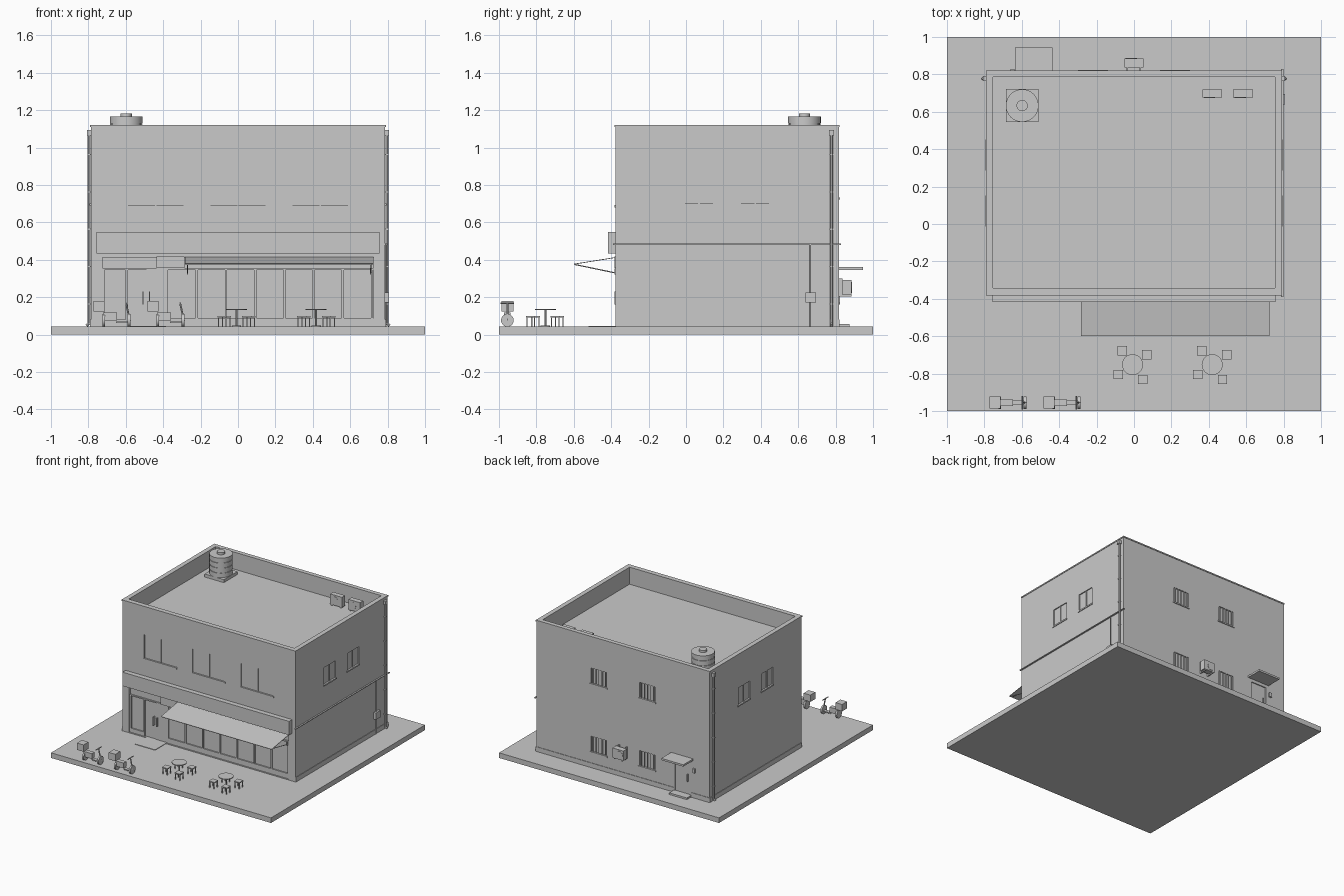
import bpy, bmesh, math
from mathutils import Matrix, Vector

if "Cube" in bpy.data.objects:
    bpy.data.objects.remove(bpy.data.objects["Cube"], do_unlink=True)

GREY = (0.59, 0.59, 0.59, 1)
mat = bpy.data.materials.new("plain grey")
mat.use_nodes = True
mat.diffuse_color = GREY
mat.node_tree.nodes["Principled BSDF"].inputs["Base Color"].default_value = GREY


class Part:
    """Collects simple solids and turns them into one named object."""
    def __init__(self, name):
        self.name, self.bm = name, bmesh.new()

    def box(self, x0, x1, y0, y1, z0, z1):
        m = Matrix.Translation(((x0 + x1) / 2, (y0 + y1) / 2, (z0 + z1) / 2))
        bmesh.ops.create_cube(self.bm, size=1, matrix=m @ Matrix.Diagonal((x1 - x0, y1 - y0, z1 - z0, 1)))
        return self

    def rod(self, a, b, r, n=12):
        a, b = Vector(a), Vector(b)
        d = b - a
        m = Matrix.Translation((a + b) / 2) @ d.to_track_quat('Z', 'Y').to_matrix().to_4x4()
        bmesh.ops.create_cone(self.bm, cap_ends=True, segments=n, radius1=r, radius2=r, depth=d.length, matrix=m)
        return self

    def done(self, smooth=False):
        me = bpy.data.meshes.new(self.name)
        self.bm.to_mesh(me)
        self.bm.free()
        me.materials.append(mat)
        ob = bpy.data.objects.new(self.name, me)
        bpy.context.collection.objects.link(ob)
        if smooth:
            select(ob)
            bpy.ops.object.shade_smooth_by_angle()
        return ob


def select(ob):
    bpy.ops.object.select_all(action='DESELECT')
    ob.select_set(True)
    bpy.context.view_layer.objects.active = ob


G = 0.042                     # pavement height
X, YF, YB, TOP = 0.787, -0.378, 0.817, 1.11
ROOF = 0.98
IX, IF, IB = 0.753, -0.343, 0.785   # inner faces of the parapet

Part("pavement").box(-1, 1, -1, 1, 0, G).done()

# Building shell with cut openings
shell = Part("building_walls").box(-X, X, YF, YB, G, TOP).done()
cut = Part("opening_cutter")
cut.box(-IX, IX, IF, IB, ROOF, 1.3)
cut.box(-0.725, 0.725, -0.5, YF + 0.018, 0.046, 0.422)
FRONT = (-0.44, 0, 0.44)
BACK = (-0.22, 0.22)
SIDE = (0.07, 0.37)
for x in FRONT:
    cut.box(x - 0.148, x + 0.148, -0.5, YF + 0.008, 0.692, 0.885)
for x in BACK:
    for z in (0.173, 0.733):
        cut.box(x - 0.07, x + 0.07, YB - 0.01, 0.9, z, z + 0.125)
for y in SIDE:
    for s in (-1, 1):
        a, b = sorted((s * (X - 0.008), s * 0.9))
        cut.box(a, b, y - 0.075, y + 0.075, 0.7, 0.84)
cut.box(-0.61, -0.47, YB - 0.008, 0.9, 0.055, 0.32)
cutter = cut.done()
cutter.hide_render = True
mod = shell.modifiers.new("openings", 'BOOLEAN')
mod.operation, mod.solver, mod.object = 'DIFFERENCE', 'EXACT', cutter
select(shell)
bpy.ops.object.modifier_apply(modifier=mod.name)
bpy.data.objects.remove(cutter, do_unlink=True)

# Coping along the parapet and plinth round the foot
coping = Part("parapet_coping")
for s in (-1, 1):
    a, b = sorted((s * IX, s * 0.791))
    coping.box(a, b, -0.383, 0.821, TOP, 1.12)
coping.box(-IX, IX, -0.383, IF, TOP, 1.12)
coping.box(-IX, IX, IB, 0.821, TOP, 1.12).done()
plinth = Part("plinth")
plinth.box(-X - 0.004, -X, YF, YB + 0.004, G, 0.08).box(X, X + 0.004, YF, YB + 0.004, G, 0.08)
plinth.box(-X, -0.62, YB, YB + 0.004, G, 0.08).box(-0.46, X, YB, YB + 0.004, G, 0.08).done()

# Upstairs front windows: sills and central mullions
fw = Part("front_window_frames")
for x in FRONT:
    fw.box(x - 0.15, x + 0.15, YF - 0.005, YF + 0.01, 0.68, 0.692)
    fw.box(x - 0.004, x + 0.004, YF + 0.001, YF + 0.01, 0.692, 0.885)
fw.done()

# Back windows with sills and bars
bw = Part("back_window_grilles")
for x in BACK:
    for z in (0.173, 0.733):
        bw.box(x - 0.08, x + 0.08, YB - 0.01, YB + 0.006, z - 0.01, z)
        for i in range(5):
            bx = x - 0.056 + i * 0.028
            bw.box(bx - 0.003, bx + 0.003, YB - 0.007, YB - 0.001, z, z + 0.125)
bw.done()

# Side windows
sw = Part("side_window_frames")
for y in SIDE:
    for s in (-1, 1):
        a, b = sorted((s * (X - 0.01), s * (X + 0.006)))
        sw.box(a, b, y - 0.083, y + 0.083, 0.689, 0.7)
        a, b = sorted((s * (X - 0.01), s * (X - 0.002)))
        sw.box(a, b, y - 0.005, y + 0.005, 0.7, 0.84)
sw.done()

# Shop front: sign board, transom, posts, stall riser and doors
Part("sign_board").box(-0.757, 0.757, -0.418, YF, 0.434, 0.547).done()
shop = Part("shop_front_frame")
yo, yi = YF + 0.008, YF + 0.019
shop.box(-0.725, 0.725, yo, yi, 0.345, 0.355)
shop.box(-0.725, 0.725, yo, yi, 0.412, 0.422)
shop.box(-0.38, 0.725, yo, yi, 0.046, 0.088)
shop.box(-0.725, -0.595, yo, yi, 0.046, 0.08)
for x in [-0.719, -0.595, -0.38] + [-0.22 + 0.156 * i for i in range(7)]:
    shop.box(x - 0.006, x + 0.006, yo, yi, 0.046, 0.345)
shop.box(-0.49, -0.38, yo + 0.005, yi, 0.046, 0.345)
shop.done()
handles = Part("shop_door_handles")
for x in (-0.507, -0.473):
    handles.box(x - 0.003, x + 0.003, YF - 0.005, YF + 0.018, 0.16, 0.23)
handles.done()
Part("small_sign").box(-0.435, -0.285, YF - 0.005, YF + 0.018, 0.355, 0.416).done()
Part("door_mat").box(-0.57, -0.39, -0.52, YF, G, G + 0.004).done()

# Sloping awning and its arms
aw = Part("awning")
aw.box(-0.283, 0.725, -0.111, 0.111, -0.002, 0.002)
bmesh.ops.transform(aw.bm, verts=aw.bm.verts, matrix=Matrix.Translation((0, -0.489, 0.394)) @ Matrix.Rotation(math.atan2(0.035, 0.22), 4, 'X'))
aw.done()
arms = Part("awning_arms")
for x in (-0.27, 0.71):
    arms.rod((x, -0.597, 0.375), (x, -0.37, 0.328), 0.003, 6)
    arms.box(x - 0.004, x + 0.004, YF - 0.004, YF + 0.018, 0.322, 0.352)
arms.done()

# Cable band, meter box and downpipes
Part("side_band").box(X, X + 0.012, -0.39, 0.83, 0.48, 0.486).done()
Part("meter_box").box(X, 0.808, 0.638, 0.695, 0.17, 0.226).rod((0.791, 0.665, G), (0.791, 0.665, 0.482), 0.004, 8).done()
pipes = Part("downpipes")
for s in (-1, 1):
    x = s * 0.796
    pipes.rod((x, 0.777, 0.055), (x, 0.777, 1.08), 0.008)
    pipes.rod((x, 0.777, 0.06), (x + s * 0.014, 0.777, 0.048), 0.008)
    pipes.box(x - 0.012, x + 0.012, 0.764, 0.79, 1.065, 1.094)
    for i in range(5):
        z = 0.16 + i * 0.2
        pipes.box(x - 0.009, x + 0.009, 0.768, 0.786, z, z + 0.006)
pipes.done(True)

# Back entrance
Part("back_canopy").box(-0.637, -0.437, YB, 0.945, 0.345, 0.36).done()
Part("back_step").box(-0.62, -0.46, YB, 0.875, G, 0.056).done()
Part("back_door_handle").box(-0.59, -0.583, YB - 0.01, YB + 0.006, 0.16, 0.22).done()
Part("wall_lamp").box(-0.66, -0.638, YB, YB + 0.013, 0.25, 0.285).done()

# Air conditioners: one on the back wall, two on the roof
ac = Part("air_conditioners")
ac.box(-0.05, 0.05, 0.837, 0.884, 0.212, 0.292).rod((-0.015, 0.88, 0.252), (-0.015, 0.887, 0.252), 0.03, 16)
for x in (-0.037, 0.033):
    ac.box(x - 0.004, x + 0.004, YB, 0.885, 0.204, 0.212)
    ac.box(x - 0.004, x + 0.004, YB, 0.837, 0.212, 0.3)
for x in (0.418, 0.583):
    ac.box(x - 0.053, x + 0.053, 0.676, 0.718, ROOF + 0.008, ROOF + 0.092)
    ac.rod((x - 0.015, 0.677, ROOF + 0.051), (x - 0.015, 0.674, ROOF + 0.051), 0.03, 16)
    for d in (-0.04, 0.04):
        ac.box(x + d - 0.006, x + d + 0.006, 0.678, 0.716, ROOF, ROOF + 0.008)
ac.done()

# Ribbed water tank
tank = Part("water_tank")
tx, ty = -0.598, 0.633
tank.box(tx - 0.0875, tx + 0.0875, ty - 0.0875, ty + 0.0875, ROOF, ROOF + 0.025)
tank.rod((tx, ty, ROOF + 0.025), (tx, ty, 1.163), 0.083, 32)
for i in range(4):
    z = 1.005 + i * 0.0415
    tank.rod((tx, ty, z), (tx, ty, z + 0.036), 0.0875, 32)
tank.rod((tx, ty, 1.16), (tx, ty, 1.183), 0.03, 24)
tank.done(True)

# Pavement tables with four stools each
for n, cx in enumerate((-0.008, 0.418)):
    cy = -0.752
    t = Part(f"table_{n + 1}")
    t.rod((cx, cy, 0.13), (cx, cy, 0.137), 0.056, 24)
    t.rod((cx, cy, G), (cx, cy, 0.13), 0.005).rod((cx, cy, G), (cx, cy, G + 0.005), 0.025, 16).done(True)
    st = Part(f"stools_{n + 1}")
    for dx, dy in ((-0.055, 0.075), (0.077, 0.053), (-0.077, -0.053), (0.055, -0.079)):
        x, y = cx + dx, cy + dy
        st.box(x - 0.025, x + 0.025, y - 0.025, y + 0.025, 0.09, 0.098)
        for i in (-1, 1):
            for j in (-1, 1):
                lx, ly = x + i * 0.02, y + j * 0.02
                st.box(lx - 0.003, lx + 0.003, ly - 0.003, ly + 0.003, G, 0.09)
    st.done()

# Delivery scooters
for n, x in enumerate((-0.773, -0.484)):
    y = -0.955
    s = Part(f"scooter_{n + 1}")
    s.box(x, x + 0.06, y - 0.032, y + 0.032, 0.122, 0.178)
    s.box(x + 0.05, x + 0.125, y - 0.018, y + 0.018, 0.075, 0.118)
    s.box(x + 0.12, x + 0.19, y - 0.014, y + 0.014, 0.062, 0.07)
    for wx in (x + 0.055, x + 0.19):
        s.rod((wx - 0.007, y, 0.076), (wx + 0.007, y, 0.076), 0.034, 20)
    s.rod((x + 0.195, y, 0.075), (x + 0.175, y, 0.165), 0.005, 8)
    s.rod((x + 0.175, y - 0.036, 0.168), (x + 0.175, y + 0.036, 0.168), 0.004, 8)
    s.done(True)
